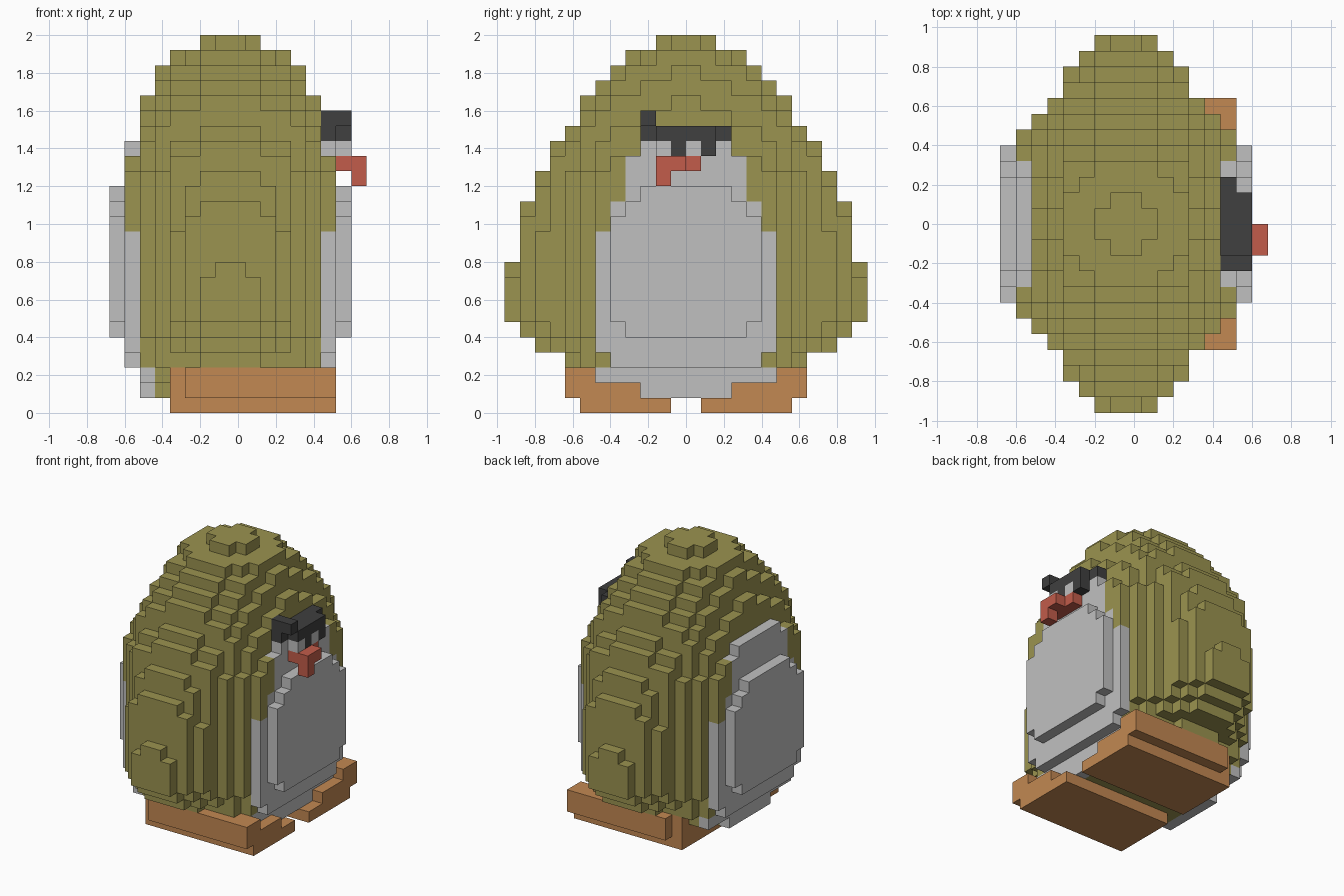
import bpy
import bmesh

if "Cube" in bpy.data.objects:
    bpy.data.objects.remove(bpy.data.objects["Cube"], do_unlink=True)

S = 0.08          # block size
X0 = -0.68        # x of block column 0
MID = 8           # x column line at the middle of the body

COLOURS = {
    "olive": (0.328, 0.292, 0.080),
    "light_grey": (0.527, 0.527, 0.527),
    "charcoal": (0.050, 0.050, 0.050),
    "red": (0.540, 0.107, 0.069),
    "orange": (0.540, 0.246, 0.084),
}
materials = {}
for name, rgb in COLOURS.items():
    m = bpy.data.materials.new(name)
    m.use_nodes = True
    m.diffuse_color = (*rgb, 1)
    bsdf = m.node_tree.nodes["Principled BSDF"]
    bsdf.inputs["Base Color"].default_value = (*rgb, 1)
    bsdf.inputs["Roughness"].default_value = 0.9
    materials[name] = m

cells = {}        # block position -> part name
part_colour = {}


def box(part, colour, x, y, z):
    """Fill a range of blocks; later boxes replace earlier ones."""
    part_colour[part] = colour
    for i in range(*x):
        for j in range(*y):
            for k in range(*z):
                cells[i, j, k] = part


def both_sides(part, colour, x, y, z):
    """Fill the same range at +y and -y."""
    box(part, colour, x, y, z)
    box(part, colour, x, (-y[1], -y[0]), z)


# Body: slices outward from the middle, each a list of (half width, bottom, top)
SLICES = [
    [(6, 1, 21), (5, 1, 23), (4, 1, 24), (2, 1, 25)],
    [(6, 1, 20), (5, 1, 22), (4, 1, 24), (1, 1, 25)],
    [(6, 1, 20), (5, 1, 22), (4, 1, 23), (3, 1, 24)],
    [(6, 2, 19), (5, 2, 21), (4, 2, 23), (2, 2, 24)],
    [(6, 2, 19), (5, 2, 21), (4, 2, 22), (2, 2, 23)],
    [(6, 2, 18), (5, 2, 20), (4, 2, 21), (2, 2, 22)],
    [(6, 5, 16), (5, 3, 19), (4, 3, 20), (2, 3, 21)],
    [(5, 5, 16), (4, 4, 18), (2, 3, 19)],
    [(4, 5, 17), (3, 4, 17), (2, 4, 18)],
    [(4, 6, 12), (3, 5, 15), (2, 4, 16)],
    [(3, 6, 13), (2, 5, 14)],
    [(2, 6, 9), (1, 6, 10)],
]
for n, rects in enumerate(SLICES):
    for half, bottom, top in rects:
        both_sides("body", "olive", (MID - half, MID + half), (n, n + 1), (bottom, top))

# Pale belly and matching back panel, built in stepped layers
for part, base, mid, outer in (("belly", 13, 14, 15), ("back_panel", 2, 1, 0)):
    col = lambda i: (i, i + 1)
    # lower rim
    box(part, "light_grey", col(base), (-6, 6), (2, 3))
    box(part, "light_grey", col(base), (-3, 3), (1, 2))
    # middle layer, with body-coloured shoulders
    both_sides("body", "olive", col(mid), (5, 6), (12, 16))
    both_sides("body", "olive", col(mid), (4, 5), (14, 17))
    for half, bottom, top in ((6, 4, 12), (5, 3, 14), (4, 3, 17), (3, 3, 18)):
        box(part, "light_grey", col(mid), (-half, half), (bottom, top))
    # outer layer
    for half, bottom, top in ((5, 6, 13), (4, 5, 14), (3, 5, 15)):
        box(part, "light_grey", col(outer), (-half, half), (bottom, top))

# Feet
for part, sign in (("left_foot", 1), ("right_foot", -1)):
    for x, y, z in (((4, 15), (1, 7), (0, 1)), ((4, 15), (3, 7), (1, 2)),
                    ((4, 15), (6, 7), (2, 3)), ((5, 15), (7, 8), (1, 3))):
        y = y if sign > 0 else (-y[1], -y[0])
        box(part, "orange", x, y, z)

# Brow bar with a raised corner
box("brow", "charcoal", (14, 15), (-3, 3), (18, 19))
box("brow", "charcoal", (15, 16), (-2, 2), (18, 19))
box("brow", "charcoal", (14, 16), (-3, -2), (19, 20))

# Eyes: pale block with a dark block beside it
for y in (-2, 0):
    box("eye_whites", "light_grey", (15, 16), (y, y + 1), (17, 18))
    box("pupils", "charcoal", (15, 16), (y + 1, y + 2), (17, 18))

# Beak
box("beak", "red", (15, 16), (-2, 1), (16, 17))
box("beak", "red", (16, 17), (-2, 0), (16, 17))
box("beak", "red", (16, 17), (-2, -1), (15, 16))


def face_corners(cell, axis, side):
    """Four corners of one side of a block, wound outward."""
    u, v = (axis + 1) % 3, (axis + 2) % 3
    loop = [(0, 0), (1, 0), (1, 1), (0, 1)]
    if side == 0:
        loop.reverse()
    for a, b in loop:
        c = list(cell)
        c[axis] += side
        c[u] += a
        c[v] += b
        yield tuple(c)


# Turn each part into one mesh of its exposed block sides
for part, colour in part_colour.items():
    bm = bmesh.new()
    verts = {}
    for cell in [c for c, p in cells.items() if p == part]:
        for axis in range(3):
            for side in (0, 1):
                near = list(cell)
                near[axis] += 2 * side - 1
                if tuple(near) in cells:
                    continue
                quad = []
                for c in face_corners(cell, axis, side):
                    if c not in verts:
                        verts[c] = bm.verts.new((X0 + c[0] * S, c[1] * S, c[2] * S))
                    quad.append(verts[c])
                bm.faces.new(quad)
    mesh = bpy.data.meshes.new(part)
    bm.to_mesh(mesh)
    bm.free()
    mesh.materials.append(materials[colour])
    obj = bpy.data.objects.new(part, mesh)
    bpy.context.collection.objects.link(obj)
